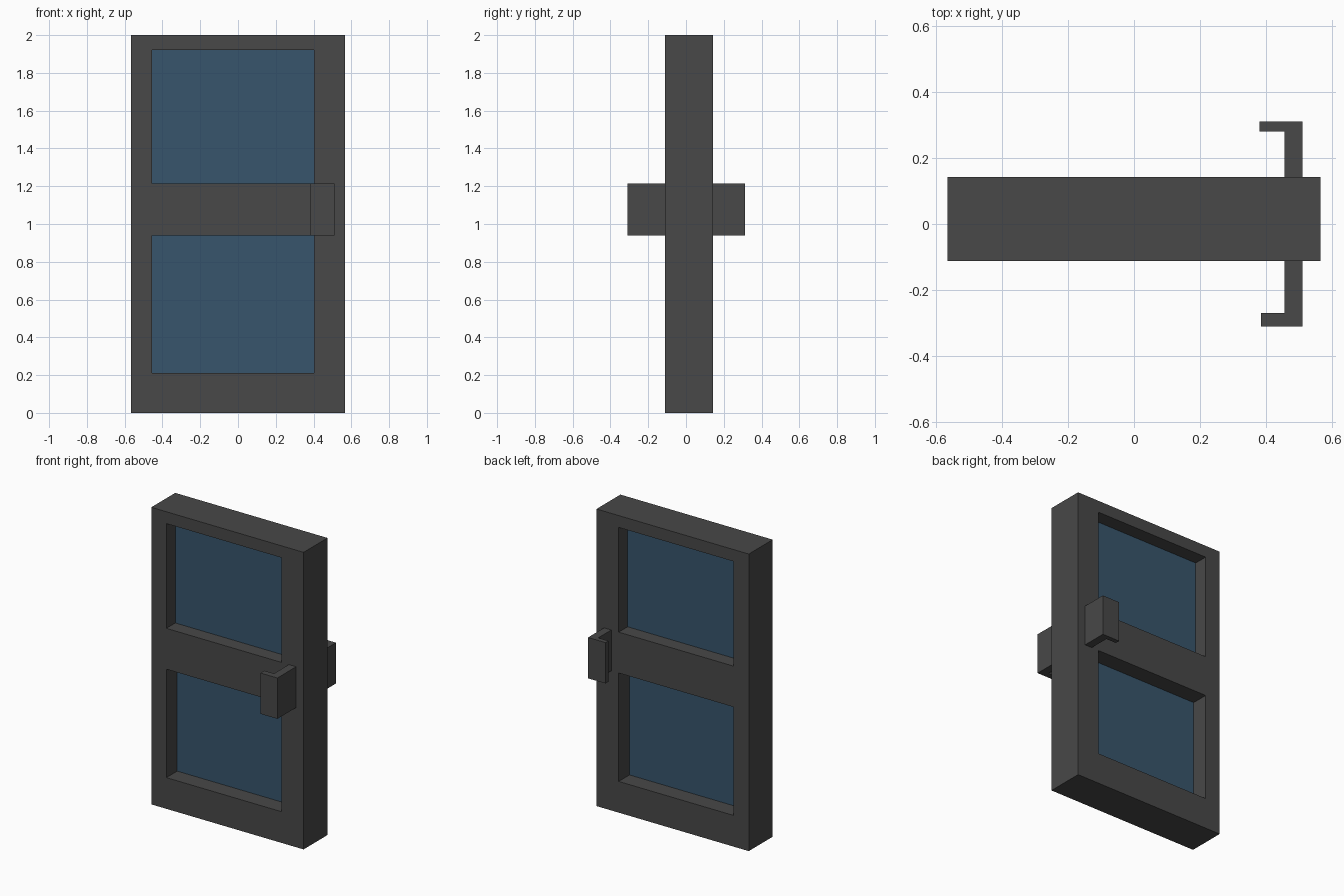
import bpy
import bmesh
from mathutils import Vector

if "Cube" in bpy.data.objects:
    bpy.data.objects.remove(bpy.data.objects["Cube"])


def material(name, rgb):
    m = bpy.data.materials.new(name)
    m.diffuse_color = (*rgb, 1.0)
    m.use_nodes = True
    m.node_tree.nodes["Principled BSDF"].inputs["Base Color"].default_value = m.diffuse_color
    return m


GREY = material("dark grey", (0.065, 0.065, 0.065))
GLASS = material("blue glass", (0.039, 0.091, 0.150))


def finish(name, bm, mat):
    bmesh.ops.recalc_face_normals(bm, faces=bm.faces)
    me = bpy.data.meshes.new(name)
    bm.to_mesh(me)
    bm.free()
    me.materials.append(mat)
    ob = bpy.data.objects.new(name, me)
    bpy.context.collection.objects.link(ob)
    return ob


def extrude_faces(bm, offset):
    geom = bmesh.ops.extrude_face_region(bm, geom=bm.faces[:], use_keep_orig=True)["geom"]
    verts = [g for g in geom if isinstance(g, bmesh.types.BMVert)]
    bmesh.ops.translate(bm, verts=verts, vec=Vector(offset))


FRONT, BACK = -0.112, 0.142

# Door frame: a grid of panels with two cells left open, given thickness
xs = [-0.567, -0.455, 0.402, 0.567]
zs = [0.0, 0.21, 0.94, 1.215, 1.92, 2.0]
bm = bmesh.new()
grid = [[bm.verts.new((x, FRONT, z)) for z in zs] for x in xs]
for i in range(3):
    for j in range(5):
        if i == 1 and j in (1, 3):
            continue
        bm.faces.new((grid[i][j], grid[i + 1][j], grid[i + 1][j + 1], grid[i][j + 1]))
extrude_faces(bm, (0, BACK - FRONT, 0))
finish("door_frame", bm, GREY)

# Glass panes, set back from both faces
for name, z0, z1, y0, y1 in (("lower_glass", 0.21, 0.94, 0.003, 0.027),
                             ("upper_glass", 1.215, 1.92, -0.017, 0.047)):
    bm = bmesh.new()
    bmesh.ops.create_cube(bm, size=1)
    bmesh.ops.scale(bm, verts=bm.verts, vec=(xs[2] - xs[1], y1 - y0, z1 - z0))
    bmesh.ops.translate(bm, verts=bm.verts,
                        vec=((xs[1] + xs[2]) / 2, (y0 + y1) / 2, (z0 + z1) / 2))
    finish(name, bm, GLASS)

# Hooked handles: L-shaped plan extruded upwards
for name, base, lip, tip, x_tip in (("front_handle", FRONT, -0.27, -0.311, 0.385),
                                    ("back_handle", BACK, 0.281, 0.312, 0.381)):
    plan = [(0.457, base), (0.511, base), (0.511, tip),
            (x_tip, tip), (x_tip, lip), (0.457, lip)]
    bm = bmesh.new()
    bm.faces.new([bm.verts.new((x, y, 0.94)) for x, y in plan])
    extrude_faces(bm, (0, 0, 0.275))
    finish(name, bm, GREY)
